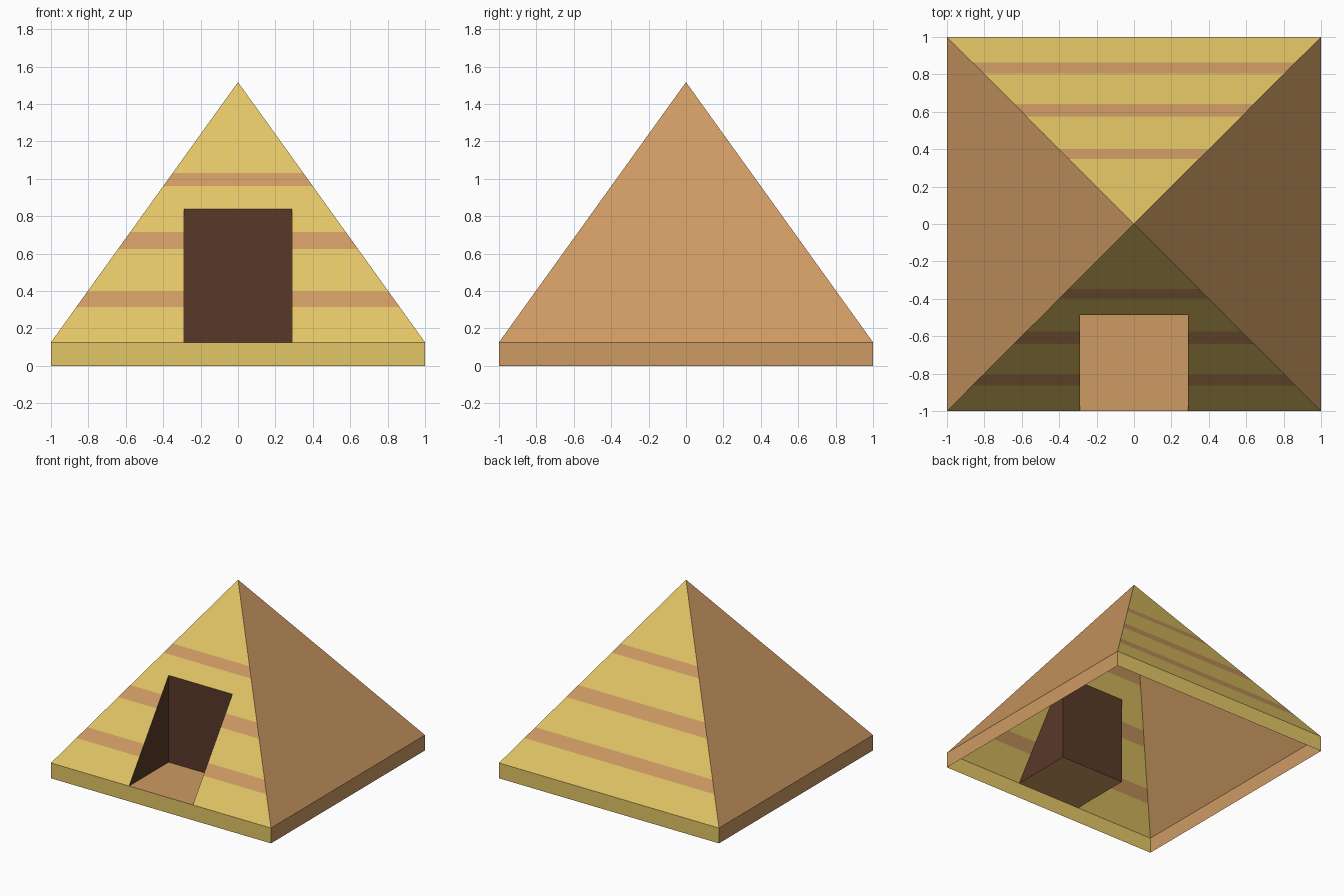
import bpy, bmesh
from mathutils import Vector

if "Cube" in bpy.data.objects:
    bpy.data.objects.remove(bpy.data.objects["Cube"])

SKIRT, APEX = 0.126, 1.517
DOOR_X, DOOR_TOP = 0.29, 0.84
STRIPES = [(0.315, 0.397), (0.626, 0.717), (0.963, 1.032)]
DOOR_Y = -(APEX - DOOR_TOP) / (APEX - SKIRT)   # where the door top meets the slope


def material(name, rgb):
    def linear(c):
        c /= 255
        return c / 12.92 if c <= 0.04045 else ((c + 0.055) / 1.055) ** 2.4
    m = bpy.data.materials.new(name)
    m.diffuse_color = [linear(c) for c in rgb] + [1]
    m.use_nodes = True
    m.node_tree.nodes["Principled BSDF"].inputs["Base Color"].default_value = m.diffuse_color
    return m


gold = material("sand gold", (227, 198, 102))
brown = material("clay brown", (206, 155, 99))
dark = material("dark brown", (88, 57, 40))


def finish(name, bm, mats):
    me = bpy.data.meshes.new(name)
    bm.to_mesh(me)
    bm.free()
    for m in mats:
        me.materials.append(m)
    ob = bpy.data.objects.new(name, me)
    bpy.context.collection.objects.link(ob)
    return ob


def cut(bm, faces, co, no):
    geom = set(faces)
    for f in faces:
        geom.update(f.edges)
        geom.update(f.verts)
    bmesh.ops.bisect_plane(bm, geom=list(geom), plane_co=co, plane_no=no, dist=1e-6)


# Open pyramid shell with a vertical skirt
bm = bmesh.new()
corners = [(-1, -1), (1, -1), (1, 1), (-1, 1)]
low = [bm.verts.new((x, y, 0)) for x, y in corners]
high = [bm.verts.new((x, y, SKIRT)) for x, y in corners]
tip = bm.verts.new((0, 0, APEX))
for i in range(4):
    j = (i + 1) % 4
    bm.faces.new((low[i], low[j], high[j], high[i]))
    bm.faces.new((high[i], high[j], tip))
bm.normal_update()

# Cut stripe edges, then the doorway outline in the front slope
for z in [z for pair in STRIPES for z in pair] + [DOOR_TOP]:
    cut(bm, bm.faces[:], (0, 0, z), (0, 0, 1))
bm.normal_update()
for x in (-DOOR_X, DOOR_X):
    front = [f for f in bm.faces
             if f.normal.y < -0.5 and SKIRT < f.calc_center_median().z < DOOR_TOP]
    cut(bm, front, (x, 0, 0), (1, 0, 0))
bm.normal_update()
opening = []
for f in bm.faces:
    c = f.calc_center_median()
    if f.normal.y < -0.5 and abs(c.x) < DOOR_X - 0.01 and SKIRT < c.z < DOOR_TOP:
        opening.append(f)
bmesh.ops.delete(bm, geom=opening, context='FACES')

# Gold front and back with brown stripes, brown sides
for f in bm.faces:
    z = f.calc_center_median().z
    striped = any(a < z < b for a, b in STRIPES)
    f.material_index = 1 if abs(f.normal.x) > 0.5 or striped else 0
finish("pyramid_shell", bm, [gold, brown])

# Doorway recess: dark back and side walls, brown floor
bm = bmesh.new()
left, right = [[bm.verts.new((x, y, z)) for y, z in
                ((-1, SKIRT), (DOOR_Y, SKIRT), (DOOR_Y, DOOR_TOP))]
               for x in (-DOOR_X, DOOR_X)]
bm.faces.new(left)
bm.faces.new(right[::-1])
bm.faces.new((left[1], right[1], right[2], left[2]))
floor = bm.faces.new((left[0], right[0], right[1], left[1]))
floor.material_index = 1
bm.normal_update()
# Make every wall face into the recess
inside = Vector((0, DOOR_Y - 0.1, SKIRT + 0.1))
for f in bm.faces:
    if f.normal.dot(inside - f.calc_center_median()) < 0:
        f.normal_flip()
finish("doorway_recess", bm, [dark, brown])
